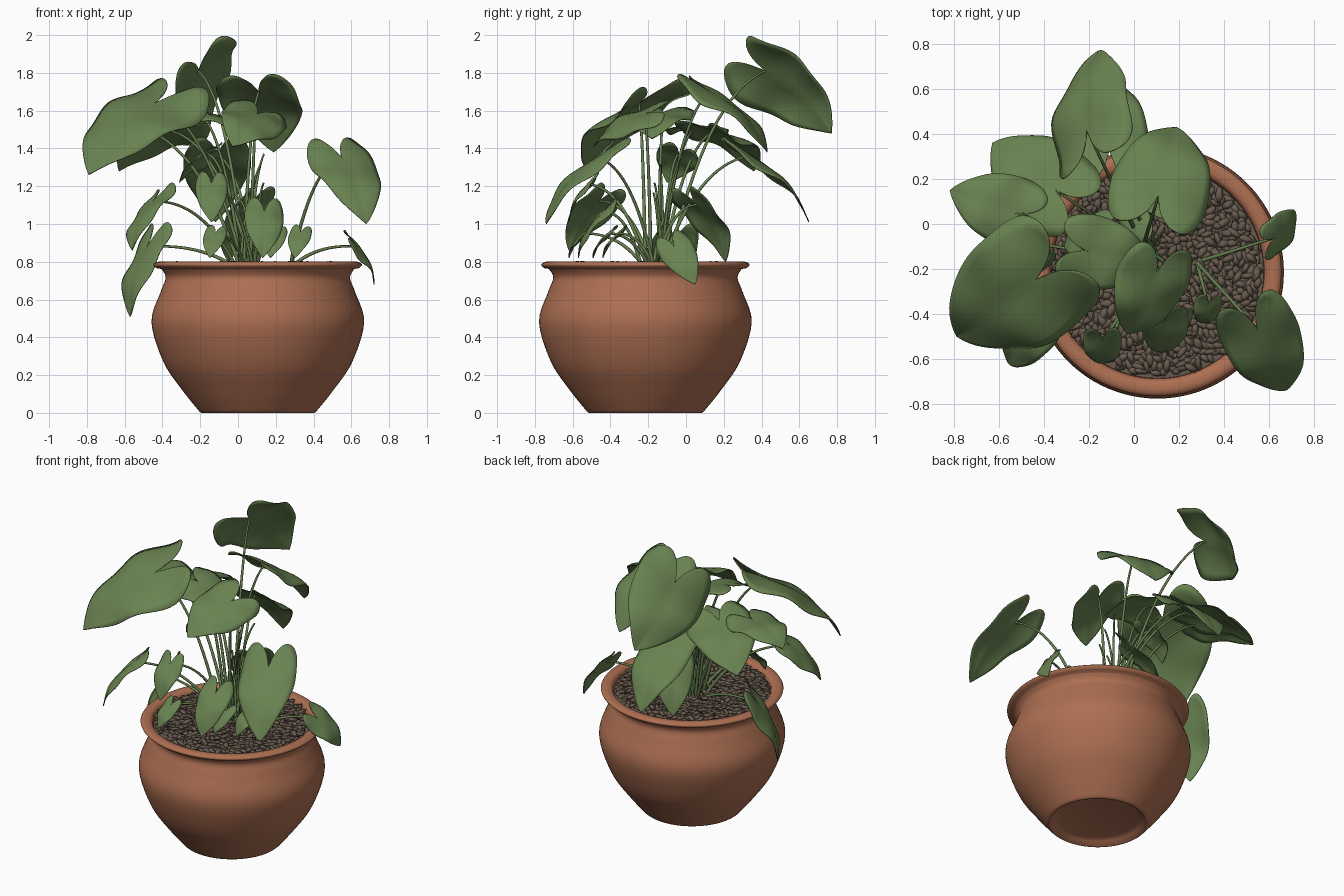
import bpy, bmesh, math, random
from mathutils import Vector, Matrix

if "Cube" in bpy.data.objects:
    bpy.data.objects.remove(bpy.data.objects["Cube"])

random.seed(4)
CX, CY = 0.105, -0.215          # pot axis


def material(name, rgb):
    m = bpy.data.materials.new(name)
    m.diffuse_color = (*rgb, 1)
    m.use_nodes = True
    m.node_tree.nodes["Principled BSDF"].inputs["Base Color"].default_value = m.diffuse_color
    return m


TERRACOTTA = material("terracotta", (0.42, 0.16, 0.085))
BARK = material("bark_brown", (0.14, 0.104, 0.076))
LEAF = material("leaf_green", (0.14, 0.225, 0.082))
STEM = material("stem_green", (0.135, 0.215, 0.08))


def finish(bm, name, mat, normals=True):
    if normals:
        bmesh.ops.recalc_face_normals(bm, faces=bm.faces)
    for f in bm.faces:
        f.smooth = True
    me = bpy.data.meshes.new(name)
    bm.to_mesh(me)
    bm.free()
    me.materials.append(mat)
    ob = bpy.data.objects.new(name, me)
    bpy.context.collection.objects.link(ob)
    return ob


def spline(pts, n):
    """Catmull-Rom curve through the points, n samples per span."""
    pts = [Vector(p) for p in pts]
    out = []
    for i in range(len(pts) - 1):
        p0, p1, p2 = pts[max(i - 1, 0)], pts[i], pts[i + 1]
        p3 = pts[min(i + 2, len(pts) - 1)]
        for k in range(n):
            t = k / n
            out.append(0.5 * (2 * p1 + (p2 - p0) * t + (2 * p0 - 5 * p1 + 4 * p2 - p3) * t * t
                              + (3 * p1 - p0 - 3 * p2 + p3) * t ** 3))
    return out + [pts[-1]]


def lathe(name, profile, mat, steps=96):
    bm = bmesh.new()
    vs = [bm.verts.new((CX + r, CY, z)) for r, z in profile]
    es = [bm.edges.new(p) for p in zip(vs, vs[1:])]
    bmesh.ops.spin(bm, geom=vs + es, cent=(CX, CY, 0), axis=(0, 0, 1),
                   angle=2 * math.pi, steps=steps)
    bmesh.ops.remove_doubles(bm, verts=bm.verts, dist=1e-4)
    return finish(bm, name, mat)


# Pot: recessed foot, round belly, neck and rolled rim
belly = spline([(0.31, 0.008), (0.40, 0.12), (0.50, 0.27), (0.563, 0.48),
                (0.515, 0.64), (0.488, 0.715), (0.51, 0.762)], 5)
rim = spline([(0.535, 0.766), (0.552, 0.784), (0.53, 0.80), (0.49, 0.795), (0.475, 0.77)], 3)
pot = lathe("pot", [(0, 0.035), (0.24, 0.035), (0.27, 0.025), (0.29, 0), (0.30, 0)]
            + [tuple(p) for p in belly + rim] + [(0.47, 0.7), (0, 0.7)], TERRACOTTA)
bpy.context.view_layer.objects.active = pot
pot.select_set(True)
bpy.ops.object.shade_smooth_by_angle(angle=math.radians(60))

# Soil bed and bark chips
lathe("soil", [(0, 0.77), (0.3, 0.77), (0.473, 0.765)], BARK)
bm = bmesh.new()
for i in range(900):
    r, a = 0.455 * math.sqrt((i + 0.5) / 900), i * 2.39996
    pos = Matrix.Translation((CX + r * math.cos(a), CY + r * math.sin(a), 0.774 + random.uniform(0, 0.018)))
    rot = Matrix.Rotation(random.uniform(0, 6.3), 4, 'Z') @ Matrix.Rotation(random.uniform(-0.3, 0.3), 4, 'Y')
    size = Matrix.Diagonal((random.uniform(0.028, 0.046), random.uniform(0.014, 0.021), 0.01, 1))
    bmesh.ops.create_icosphere(bm, subdivisions=1, radius=1, matrix=pos @ rot @ size)
finish(bm, "bark_chips", BARK, False)

# Half outline of a heart leaf: (side, along), notch to tip
HEART = spline([(0, 0), (0.13, -0.2), (0.4, -0.35), (0.7, -0.35), (0.93, -0.18), (1, 0.08),
                (0.94, 0.32), (0.77, 0.55), (0.49, 0.76), (0.2, 0.92), (0, 1)], 4)


def leaf(name, base, tip, roll, bulge=0.1):
    """Heart blade from notch to tip; roll lifts its right side. Low leaves are narrower."""
    base, tip = Vector(base), Vector(tip)
    length = (tip - base).length
    width = length * (0.76 if base.z < 1.365 else 1.0)
    along = (tip - base) / length
    side = along.cross(Vector((0, 0, 1))).normalized()
    side = Matrix.Rotation(-roll, 3, along) @ side
    up = side.cross(along)
    phase = random.uniform(0, 6)
    bm = bmesh.new()
    n, k = len(HEART) - 1, 6

    def point(i, j, sgn):
        mid = max(0, (i / n - 0.25) / 0.75)
        s = HEART[i].x * j / k
        a = mid + (HEART[i].y - mid) * j / k
        h = bulge * length * math.sin(math.pi * min(max(a, -0.3), 1))
        h += width * (0.07 * s - 0.16 * s * s)
        h += 0.04 * width * s * math.sin(9 * a + phase + sgn)
        return base + along * a * length + side * s * sgn * width / 2 + up * h

    for sgn in (-1, 1):
        g = [[bm.verts.new(point(i, j, sgn)) for j in range(k + 1)] for i in range(n + 1)]
        for i in range(n):
            for j in range(k):
                q = (g[i][j], g[i + 1][j], g[i + 1][j + 1], g[i][j + 1])
                bm.faces.new(q if sgn < 0 else q[::-1])
    bmesh.ops.remove_doubles(bm, verts=bm.verts, dist=2e-4)
    mod = finish(bm, name, LEAF).modifiers.new("thickness", 'SOLIDIFY')
    mod.thickness, mod.offset = 0.005, 0


def stem(name, start, end, lean=0.35, rise=0.06, radius=0.009):
    """Arching tapered tube from the soil to the leaf notch."""
    a, c = Vector(start), Vector(end)
    b = a.lerp(c, lean)
    b.z = a.z + (c.z - a.z) * 0.8 + rise
    bm = bmesh.new()
    rings, n, m = [], 16, 8
    for i in range(n + 1):
        t = i / n
        p = a * (1 - t) ** 2 + b * 2 * t * (1 - t) + c * t * t
        d = ((b - a) * (1 - t) + (c - b) * t).normalized()
        u = d.cross(Vector((0.31, 0.95, 0.05))).normalized()
        v = d.cross(u)
        r = radius * (1.15 - 0.5 * t)
        turn = [2 * math.pi * j / m for j in range(m)]
        rings.append([bm.verts.new(p + r * (u * math.cos(w) + v * math.sin(w))) for w in turn])
    for r0, r1 in zip(rings, rings[1:]):
        for j in range(m):
            bm.faces.new((r0[j], r0[(j + 1) % m], r1[(j + 1) % m], r1[j]))
    finish(bm, name, STEM)


# Main leaves: notch, tip, roll
LEAVES = [
    ((-0.21, 0.42, 1.81), (-0.16, 0.77, 1.48), 0.9),     # top back
    ((0.11, 0.13, 1.70), (0.19, 0.43, 1.38), 0),         # back centre
    ((-0.35, 0.15, 1.49), (-0.63, 0.36, 1.28), -0.13),   # back left
    ((-0.53, 0.05, 1.51), (-0.82, 0.15, 1.43), 0),       # far left
    ((-0.44, -0.25, 1.64), (-0.79, -0.50, 1.26), 0.27),  # big left
    ((-0.48, -0.08, 0.88), (-0.57, -0.15, 0.51), -0.15),  # hanging left
    ((-0.45, -0.46, 1.12), (-0.56, -0.62, 0.86), -0.4),  # low front left
    ((0.63, -0.06, 0.88), (0.72, 0.05, 0.68), -0.83),    # right rim
    ((-0.11, 0.34, 1.36), (-0.12, 0.65, 1.01), 0),       # back drooping
    ((0.55, -0.47, 1.35), (0.68, -0.74, 1.00), -0.12),   # big front right
    ((0.06, 0.06, 1.10), (-0.05, 0.21, 0.80), 0.1),      # low back
    ((-0.21, -0.12, 1.59), (0.08, -0.18, 1.45), -0.08),  # centre
    ((0.10, -0.22, 1.58), (-0.03, -0.49, 1.41), 0.46),   # front centre
    ((-0.14, -0.52, 1.21), (-0.14, -0.62, 1.01), 0),     # front heart
    ((0.14, -0.44, 1.06), (0.13, -0.57, 0.82), 0.17),    # low front heart
    ((-0.16, -0.04, 1.37), (-0.31, -0.10, 1.22), -0.5),  # inner left
]
# Young leaves near the soil along the front
for x in (-0.12, 0.20, 0.33):
    y = -0.54 + 0.4 * abs(x + 0.12)
    LEAVES.append(((x, y, 0.95), (x - 0.03, y - 0.08, 0.82), 0.2))

for i, (b, t, roll) in enumerate(LEAVES, 1):
    leaf(f"leaf_{i:02d}", b, t, roll)
    start = (0.06 + 0.07 * b[0] + random.uniform(-0.04, 0.04),
             -0.15 + 0.12 * b[1] + random.uniform(-0.04, 0.04), 0.77)
    if b[0] > 0.3:                              # right-hand shoots
        start = (0.28, -0.17, 0.77)
    stem(f"stem_{i:02d}", start, b, 0.4, 0.08 if b[2] > 1 else 0.04)

# Young bare shoots in the middle
for i in range(5):
    x, y = 0.05 + random.uniform(-0.05, 0.06), -0.15 + random.uniform(-0.06, 0.05)
    end = (x + random.uniform(-0.2, 0.1), y + random.uniform(-0.1, 0.15), random.uniform(1.1, 1.4))
    stem(f"shoot_{i + 1}", (x, y, 0.77), end, 0.3, 0, 0.008)
